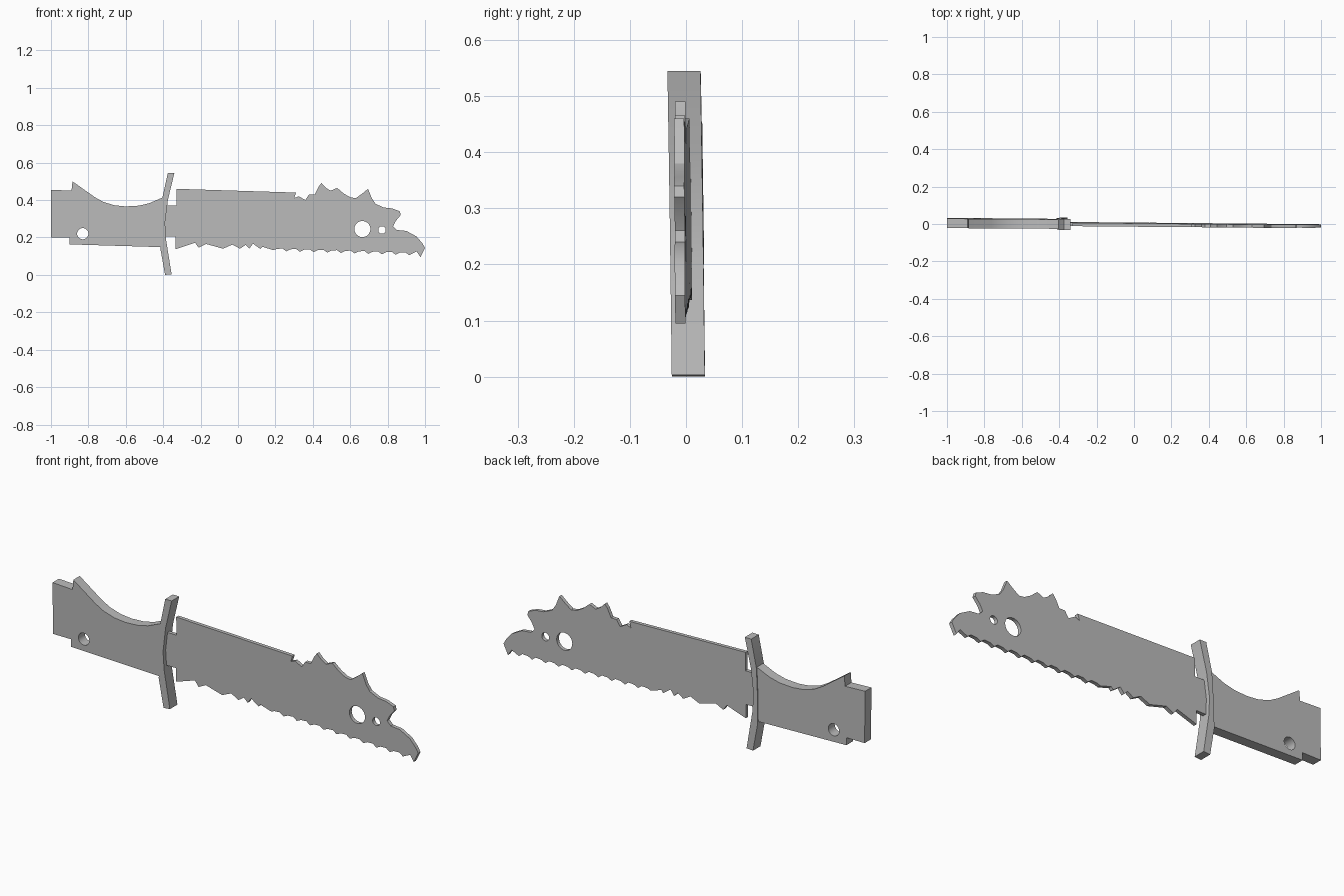
import bpy
import bmesh
from math import sin, cos, tau, radians
from mathutils import Vector

default_cube = bpy.data.objects.get("Cube")
if default_cube:
    bpy.data.objects.remove(default_cube)

# One plain grey for the whole knife
grey = bpy.data.materials.new("plain_grey")
grey.use_nodes = True
grey_value = (0.5, 0.5, 0.5, 1)
grey.diffuse_color = grey_value
grey.node_tree.nodes["Principled BSDF"].inputs["Base Color"].default_value = grey_value


def circle(x, z, radius, sides=32):
    """Closed ring of points used as a drilled hole."""
    return [(x + radius * cos(tau * i / sides), z + radius * sin(tau * i / sides))
            for i in range(sides)]


def add_loop(curve, points):
    """Add one closed straight-sided outline to a flat curve."""
    spline = curve.splines.new("POLY")
    spline.points.add(len(points) - 1)
    for point, (x, z) in zip(spline.points, points):
        point.co = (x, z, 0, 1)
    spline.use_cyclic_u = True


def lean(x, z):
    """Depth of the slightly tilted middle plane of the knife."""
    return -0.003 - 0.0095 * x - 0.014 * (z - 0.27)


def slab(name, outline, half_depth, holes=()):
    """Extrude an outline with holes into an upright plate."""
    curve = bpy.data.curves.new(name + "_profile", "CURVE")
    curve.dimensions = "2D"
    curve.fill_mode = "BOTH"
    curve.extrude = half_depth
    add_loop(curve, outline)
    for hole in holes:
        add_loop(curve, hole)
    helper = bpy.data.objects.new(name + "_helper", curve)
    bpy.context.collection.objects.link(helper)
    bpy.context.view_layer.update()
    evaluated = helper.evaluated_get(bpy.context.evaluated_depsgraph_get())
    mesh = bpy.data.meshes.new_from_object(evaluated)
    bpy.data.objects.remove(helper)

    # Weld the caps to the walls and stand the plate up
    bm = bmesh.new()
    bm.from_mesh(mesh)
    bmesh.ops.remove_doubles(bm, verts=bm.verts, dist=0.0001)
    for vert in bm.verts:
        x, z, depth = vert.co
        vert.co = Vector((x, lean(x, z) - depth, z))
    bmesh.ops.recalc_face_normals(bm, faces=bm.faces)
    bm.to_mesh(mesh)
    bm.free()

    mesh.name = name
    mesh.materials.clear()
    mesh.materials.append(grey)
    part = bpy.data.objects.new(name, mesh)
    bpy.context.collection.objects.link(part)
    bpy.ops.object.select_all(action="DESELECT")
    part.select_set(True)
    bpy.context.view_layer.objects.active = part
    bpy.ops.object.shade_smooth_by_angle(angle=radians(25))
    return part


# Handle with stepped butt and a scooped grip
scoop = [(-.885, .5), (-.765, .415), (-.72, .39), (-.66, .372), (-.6, .366),
         (-.53, .37), (-.475, .383), (-.4, .415)]
handle_outline = [(-1, .2), (-1, .455), (-.89, .45)] + scoop + [
    (-.4, .148), (-.9, .163), (-.9, .2)]
slab("handle", handle_outline, .025, [circle(-.83, .22, .03)])

# Bent crossguard
guard_outline = [(-.375, .545), (-.34, .545), (-.375, .4), (-.39, .28), (-.385, .19),
                 (-.355, .003), (-.39, 0), (-.415, .14), (-.412, .28), (-.405, .41)]
slab("crossguard", guard_outline, .0295)

# Blade spine, with the ragged hooks near the point
spine = [(-.33, .46), (.31, .44), (.3, .41), (.325, .42), (.36, .4), (.38, .43),
         (.41, .43), (.43, .47), (.445, .49), (.47, .465), (.495, .45), (.53, .465),
         (.565, .435), (.6, .415), (.63, .41), (.665, .435), (.695, .46),
         (.715, .41), (.735, .38), (.78, .36), (.825, .355), (.865, .34)]
tip = [(.87, .32), (.845, .29), (.83, .26), (.85, .24), (.9, .235), (.955, .205),
       (.985, .17), (1, .145), (.975, .095), (.955, .125)]

# Regular saw teeth along the front half of the edge
teeth = []
tooth_count = 10
for i in range(tooth_count):
    x = .915 - .073 * i
    base = .106 + .0022 * i
    teeth += [(x, base), (x - .02, base + .015), (x - .05, base + .013)]

# Irregular worn teeth towards the guard, then the tang
worn_edge = [(.19, .132), (.13, .15), (.12, .138), (.08, .167), (.06, .14), (.04, .16),
             (.01, .14), (-.03, .162), (-.08, .14), (-.17, .165), (-.21, .145),
             (-.23, .172), (-.335, .137)]
tang = [(-.335, .205), (-.4, .205), (-.4, .37), (-.33, .37)]
slab("blade", spine + tip + teeth + worn_edge + tang, .009,
     [circle(.665, .245, .043), circle(.77, .24, .02)])
